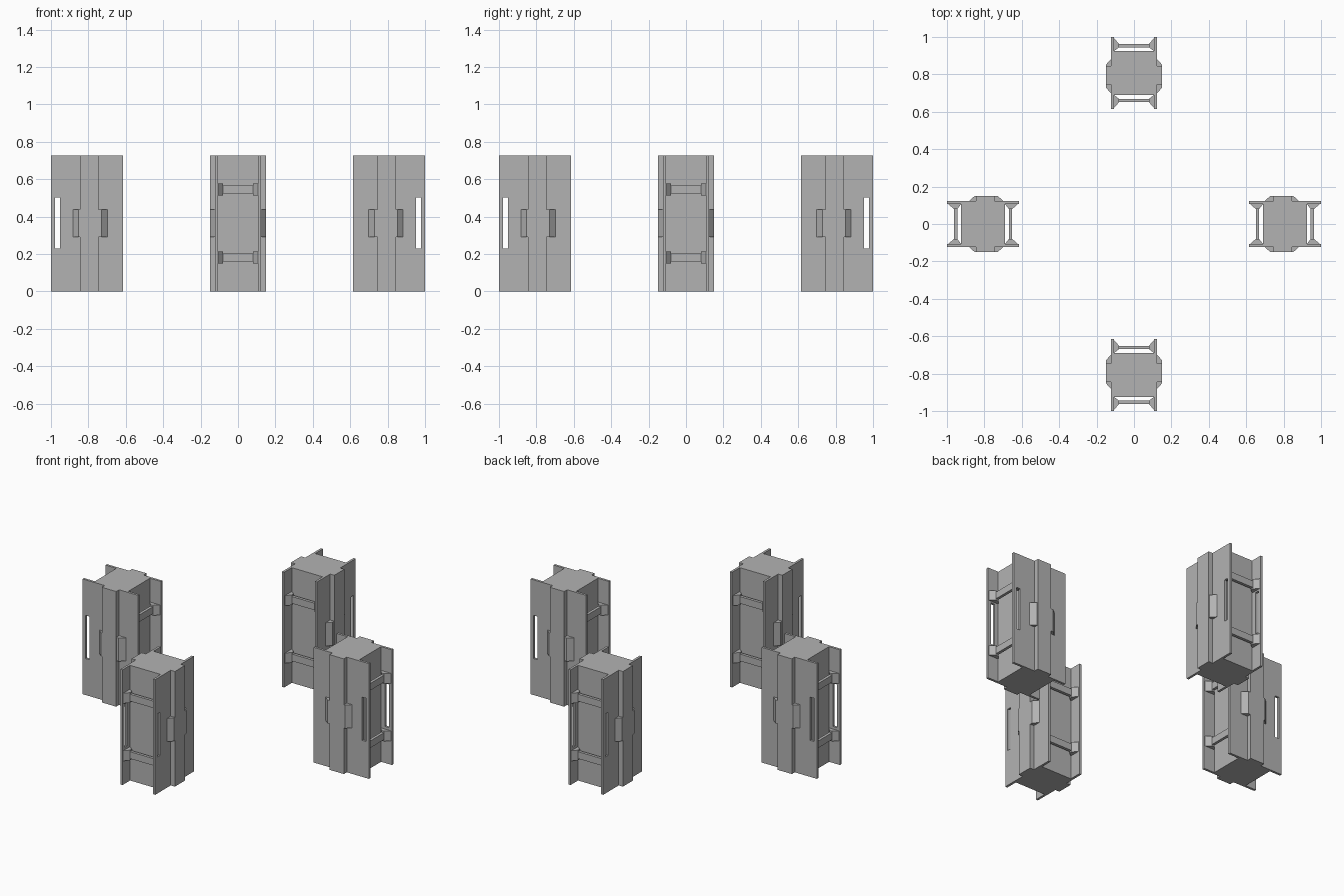
import bpy, bmesh, math
from mathutils import Matrix

if "Cube" in bpy.data.objects:
    bpy.data.objects.remove(bpy.data.objects["Cube"])

HEIGHT = 0.727
RADIUS = 0.807      # crate centre to model centre
HALF = 0.193        # half length of the side plates
PLATE_IN, PLATE_OUT = 0.107, 0.122

grey = bpy.data.materials.new("plain_grey")
grey.use_nodes = True
colour = (0.45, 0.45, 0.45, 1)
grey.diffuse_color = colour
grey.node_tree.nodes["Principled BSDF"].inputs["Base Color"].default_value = colour


def prism(name, outline, z0, z1):
    """Extrude an xy outline between two heights."""
    bm = bmesh.new()
    base = bm.faces.new([bm.verts.new((x, y, z0)) for x, y in outline])
    top = bmesh.ops.extrude_face_region(bm, geom=[base])["geom"]
    verts = [v for v in top if isinstance(v, bmesh.types.BMVert)]
    bmesh.ops.translate(bm, verts=verts, vec=(0, 0, z1 - z0))
    bmesh.ops.recalc_face_normals(bm, faces=bm.faces)
    mesh = bpy.data.meshes.new(name)
    bm.to_mesh(mesh)
    bm.free()
    mesh.materials.append(grey)
    obj = bpy.data.objects.new(name, mesh)
    bpy.context.collection.objects.link(obj)
    return obj


def box(name, x0, x1, y0, y1, z0, z1):
    return prism(name, [(x0, y0), (x1, y0), (x1, y1), (x0, y1)], z0, z1)


parts = [box("core", -PLATE_IN, PLATE_IN, -0.117, 0.117, 0, HEIGHT)]

for side, s in (("left", 1), ("right", -1)):
    # Side plate with a grip slot near its outer end
    plate = box(side + "_plate", s * PLATE_IN, s * PLATE_OUT, -HALF, HALF, 0, HEIGHT)
    cutter = box("slot_cutter", s * 0.09, s * 0.14, -0.172, -0.145, 0.23, 0.503)
    cutter.hide_render = True
    cut = plate.modifiers.new("grip_slot", 'BOOLEAN')
    cut.object = cutter
    cut.solver = 'EXACT'
    bpy.context.view_layer.objects.active = plate
    bpy.ops.object.modifier_apply(modifier=cut.name)
    bpy.data.objects.remove(cutter)
    parts.append(plate)

    # Full height rib and the chamfered cleat across it
    parts.append(box(side + "_rib", s * PLATE_OUT, s * 0.151, -0.038, 0.062, 0, HEIGHT))
    cleat = [(s * PLATE_OUT, -0.076), (s * 0.15, -0.045),
             (s * 0.15, 0.078), (s * PLATE_OUT, 0.11)]
    parts.append(prism(side + "_cleat", cleat, 0.29, 0.437))

# Cross bars with flared ends, two on each open face
for face, f in (("outer", -1), ("inner", 1)):
    for level, z in (("lower", 0.182), ("upper", 0.545)):
        name = face + "_" + level
        parts.append(box(name + "_bar", -0.09, 0.09, f * 0.138, f * 0.156,
                         z - 0.022, z + 0.022))
        for s in (1, -1):
            flare = [(s * PLATE_IN, f * 0.117), (s * PLATE_IN, f * 0.187),
                     (s * 0.08, f * 0.156), (s * 0.08, f * 0.138)]
            parts.append(prism(name + "_bar_end", flare, z - 0.032, z + 0.032))

# Place the crate at the front, then repeat it on the other three sides
move = Matrix.Translation((0, -RADIUS, 0))
for part in parts:
    for i, place in enumerate(("front", "left", "back", "right")):
        obj = part if i == 0 else part.copy()
        if i:
            bpy.context.collection.objects.link(obj)
            obj.name = place + "_crate_" + part.name.split("crate_")[-1]
        else:
            obj.name = "front_crate_" + part.name
        obj.matrix_world = Matrix.Rotation(i * math.pi / 2, 4, 'Z') @ move
